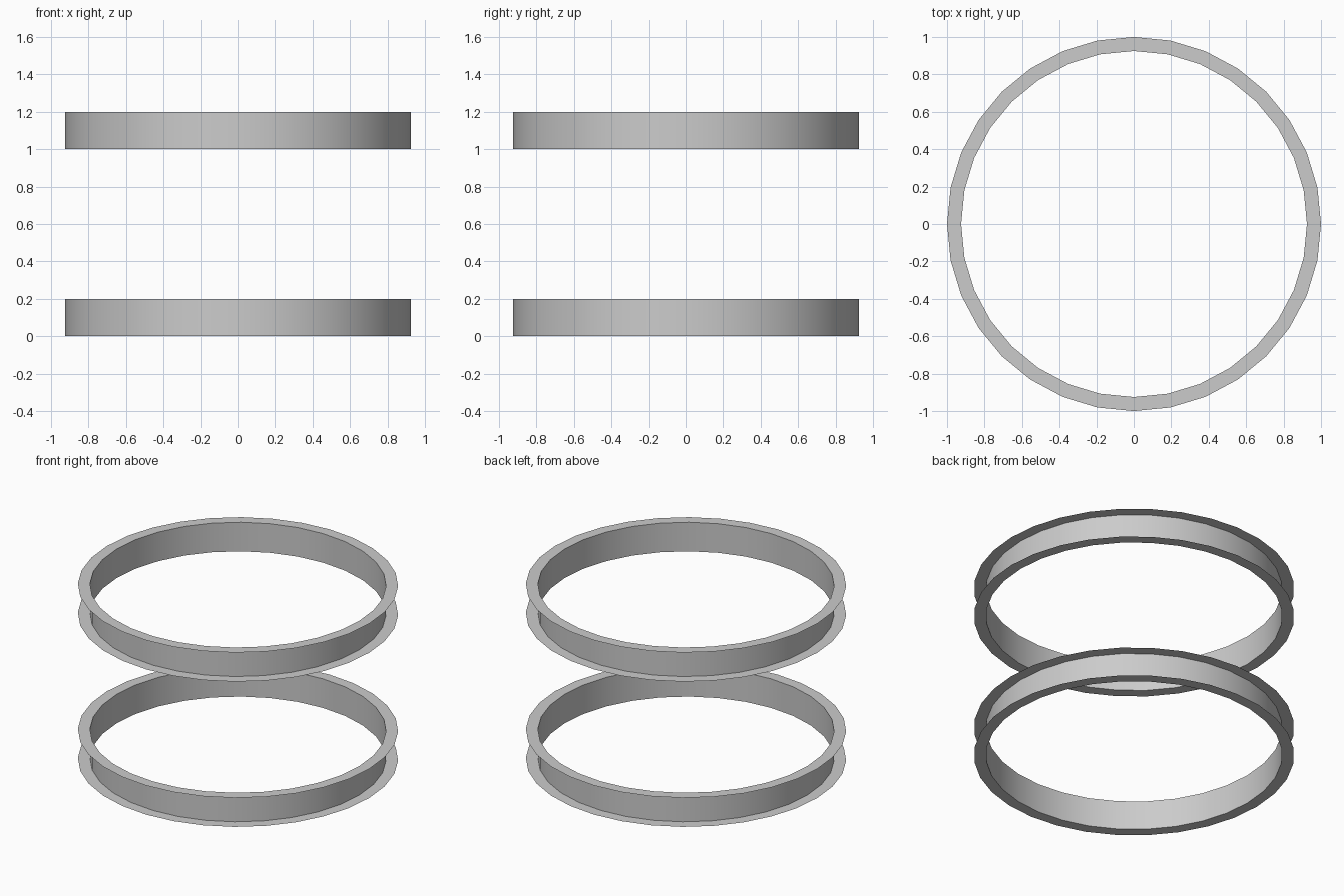
import bpy, bmesh, math

if "Cube" in bpy.data.objects:
    bpy.data.objects.remove(bpy.data.objects["Cube"])

SIDES = 32
R_WALL, R_FLANGE, HEIGHT = 0.925, 1.0, 0.2


def channel_ring(name, z):
    # Thin wall with a flat outward flange along its bottom and top edges
    profile = [(R_FLANGE, 0), (R_WALL, 0), (R_WALL, HEIGHT), (R_FLANGE, HEIGHT)]
    bm = bmesh.new()
    loops = []
    for r, h in profile:
        loops.append([bm.verts.new((r * math.cos(2 * math.pi * i / SIDES),
                                    r * math.sin(2 * math.pi * i / SIDES), h))
                      for i in range(SIDES)])
    for a, b in zip(loops, loops[1:]):
        for i in range(SIDES):
            j = (i + 1) % SIDES
            bm.faces.new((a[i], a[j], b[j], b[i]))
    mesh = bpy.data.meshes.new(name)
    bm.to_mesh(mesh)
    bm.free()
    obj = bpy.data.objects.new(name, mesh)
    obj.location.z = z
    bpy.context.collection.objects.link(obj)
    # Smooth wall, crisp flange corners
    bpy.ops.object.select_all(action='DESELECT')
    obj.select_set(True)
    bpy.context.view_layer.objects.active = obj
    bpy.ops.object.shade_smooth_by_angle(angle=math.radians(30))
    return obj


# Two identical rings, one above the other
channel_ring("lower_ring", 0.0)
channel_ring("upper_ring", 1.0)
